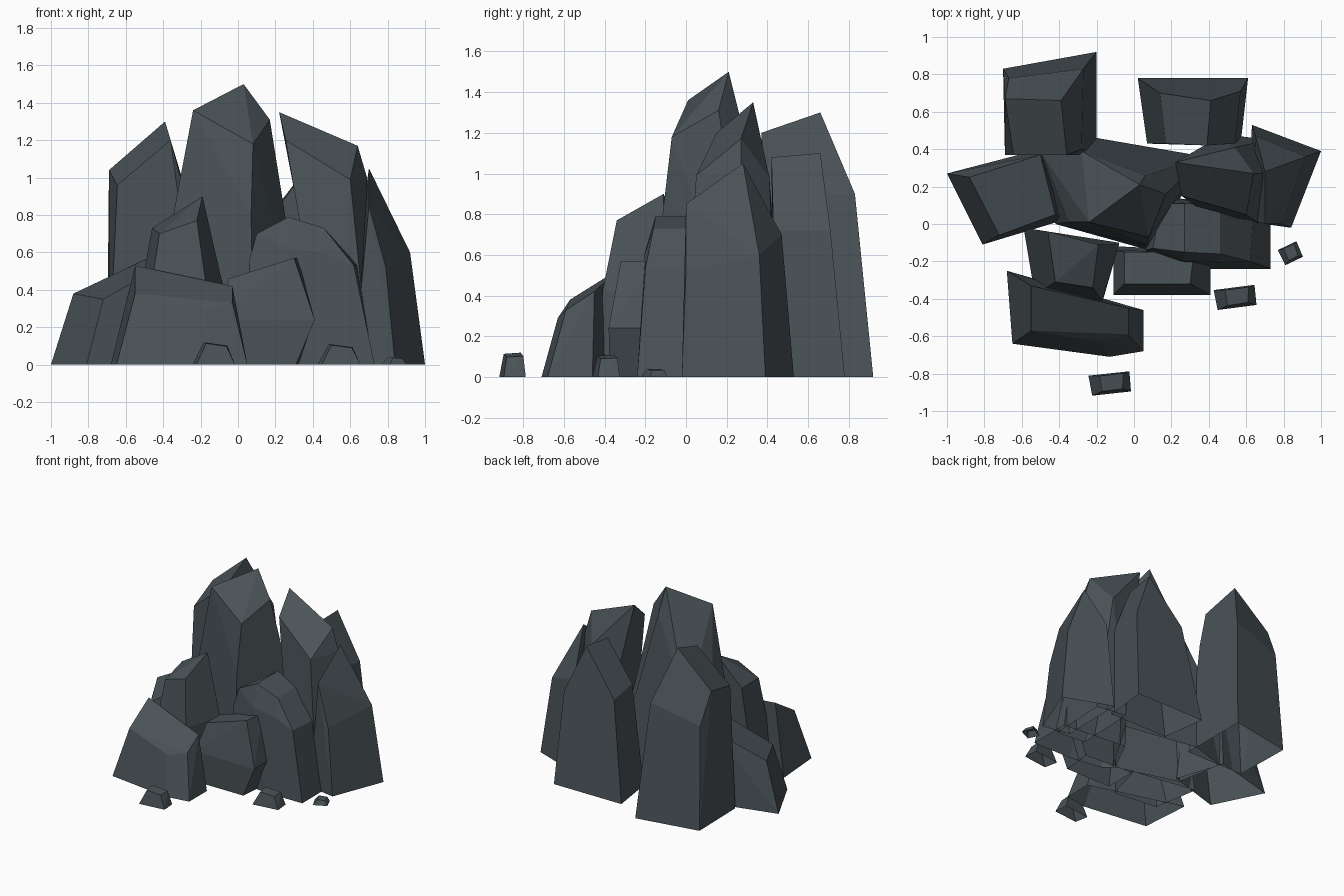
import bpy, bmesh, math

stone = bpy.data.materials.new("dark slate stone")
stone.diffuse_color = (0.068, 0.086, 0.096, 1)


def rock(name, footprint, crown):
    """Faceted open-bottomed boulder: footprint (x, y) hulled with upper corners (x, y, z)."""
    bm = bmesh.new()
    for x, y in footprint:
        bm.verts.new((x, y, 0))
    for p in crown:
        bm.verts.new(p)
    res = bmesh.ops.convex_hull(bm, input=bm.verts[:], use_existing_faces=False)
    junk = {g for k in ("geom_interior", "geom_unused") for g in res[k]
            if isinstance(g, bmesh.types.BMVert)}
    if junk:
        bmesh.ops.delete(bm, geom=list(junk), context='VERTS')
    bmesh.ops.recalc_face_normals(bm, faces=bm.faces[:])
    # merge nearly coplanar triangles into broad facets
    bmesh.ops.dissolve_limit(bm, angle_limit=math.radians(7),
                             verts=bm.verts[:], edges=bm.edges[:])
    # the rocks have no underside
    under = [f for f in bm.faces if all(v.co.z < 1e-4 for v in f.verts)]
    bmesh.ops.delete(bm, geom=under, context='FACES')
    me = bpy.data.meshes.new(name)
    bm.to_mesh(me)
    bm.free()
    me.materials.append(stone)
    ob = bpy.data.objects.new(name, me)
    bpy.context.collection.objects.link(ob)
    return ob


# tall spires
rock("main_spire",
     [(-.49, .37), (-.42, .0), (.08, -.14), (.38, .36), (-.20, .46)],
     [(.03, .21, 1.50), (-.24, .01, 1.36), (.08, -.07, 1.18), (.17, .16, 1.31),
      (.06, .26, 1.30), (-.35, .01, .78), (.07, -.115, .8), (-.28, .39, .70)])
rock("back_left_spire",
     [(-.70, .83), (-.20, .92), (-.20, .37), (-.69, .37)],
     [(-.645, .37, .96), (-.36, .37, 1.20), (-.69, .67, 1.04), (-.39, .66, 1.30),
      (-.67, .78, .80), (-.27, .83, .90), (-.28, .40, .90)])
rock("right_spire",
     [(.46, .0), (.70, -.02), (.72, .45), (.48, .48)],
     [(.22, .33, 1.35), (.255, .15, 1.20), (.60, .05, .99), (.64, .27, 1.17),
      (.54, .41, .98), (.64, .02, .6), (.69, .27, 1.0)])
rock("back_right_spire",
     [(.02, .78), (.61, .78), (.57, .43), (.07, .43)],
     [(.14, .70, .76), (.17, .43, .78), (.41, .66, 1.10), (.39, .42, 1.08),
      (.57, .71, .72), (.54, .43, .72)])
rock("right_flank",
     [(.62, .02), (.84, -.02), (1.0, .39), (.63, .53)],
     [(.70, .28, 1.05), (.70, .0, .85), (.79, .0, .52), (.92, .36, .60),
      (.65, .47, .70)])

# lower boulders
rock("left_boulder",
     [(-1.0, .27), (-.50, .40), (-.38, .02), (-.81, -.11)],
     [(-.88, .25, .38), (-.72, -.06, .35), (-.50, .37, .56), (-.42, .05, .52)])
rock("small_spire",
     [(-.59, -.02), (-.08, -.10), (-.17, -.42), (-.53, -.38)],
     [(-.46, -.04, .73), (-.19, -.11, .90), (-.22, -.34, .77), (-.42, -.31, .70),
      (-.08, -.11, .42), (-.17, -.41, .42)])
rock("front_left_boulder",
     [(-.68, -.25), (-.65, -.64), (-.13, -.71), (.05, -.68), (.05, -.46), (-.20, -.40)],
     [(-.55, -.57, .38), (-.18, -.63, .29), (-.03, -.59, .33), (-.03, -.45, .42),
      (-.55, -.33, .53), (-.19, -.42, .44)])
rock("domed_boulder",
     [(.06, -.14), (.20, .14), (.73, .09), (.73, -.24), (.40, -.24), (.13, -.20)],
     [(.06, -.14, .56), (.10, -.13, .70), (.27, -.15, .79), (.27, .11, .79),
      (.46, -.16, .73), (.46, .10, .73), (.62, -.20, .53), (.64, .08, .53),
      (.27, -.20, .62), (.45, -.205, .60), (.15, .11, .70)])
rock("front_boulder",
     [(-.08, -.12), (-.08, -.375), (.31, -.375), (.33, -.14)],
     [(-.11, -.38, .24), (.41, -.38, .24), (.41, -.15, .24), (-.11, -.14, .24),
      (-.05, -.32, .46), (.30, -.32, .57), (.32, -.15, .57), (-.05, -.15, .46)])

# pebbles
for i, (x, y, w, d, h, tilt) in enumerate([(-.13, -.85, .22, .12, .12, 0.08),
                                          (.54, -.39, .22, .12, .11, 0.10),
                                          (.835, -.155, .11, .10, .04, 0.40)]):
    c, s = math.cos(tilt), math.sin(tilt)

    def place(u, v):
        u, v = u * w / 2, v * d / 2
        return (x + u * c - v * s, y + u * s + v * c)
    rock(f"pebble_{i + 1}",
         [place(*p) for p in ((-1, .8), (-.9, -1), (1, -.9), (1, .9))],
         [place(-.45, .7) + (h,), place(-.4, -.7) + (h * .95,),
          place(.6, -.6) + (h * .82,), place(.7, .75) + (h * .85,)])
